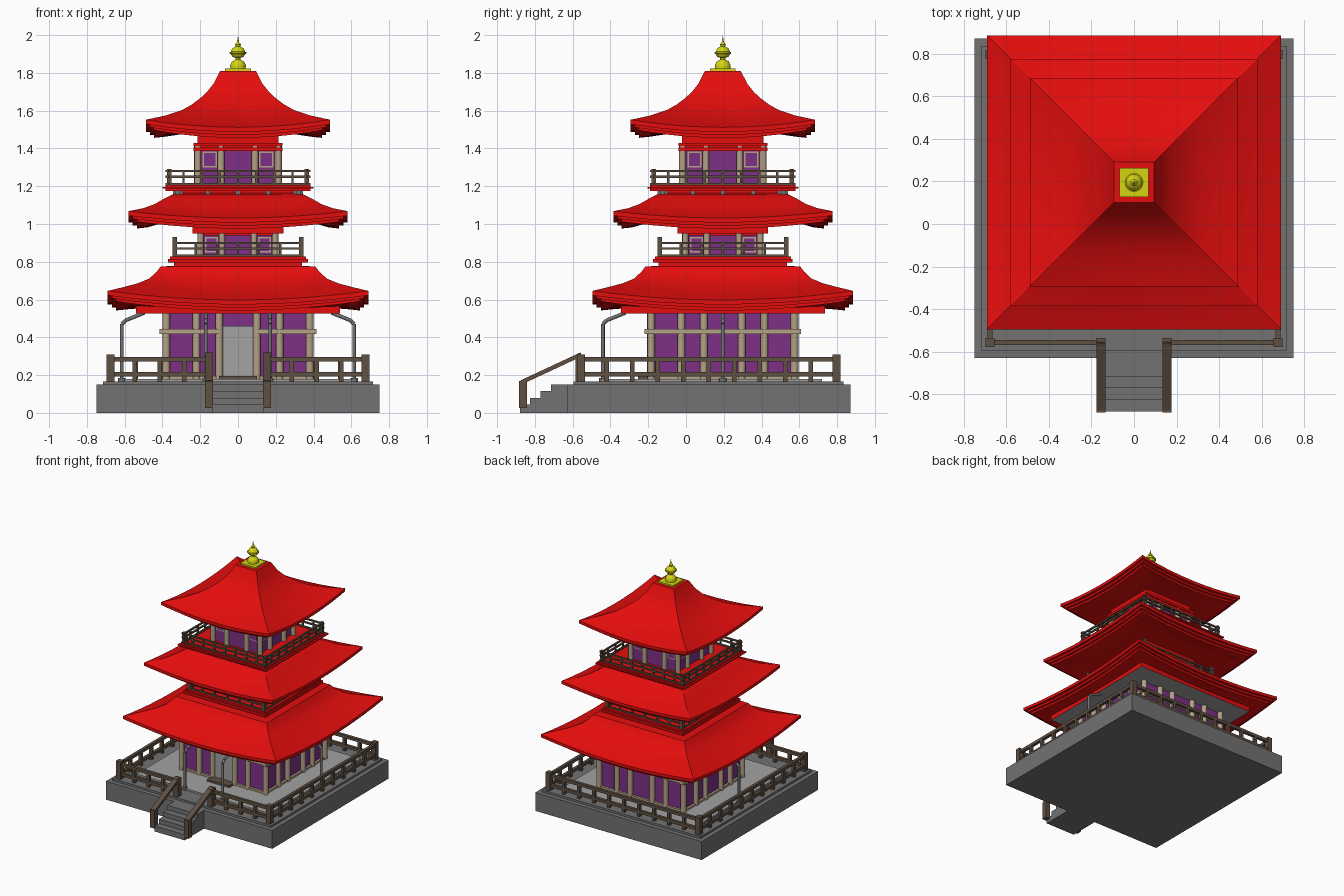
import bpy, bmesh, math
from mathutils import Matrix, Vector

if "Cube" in bpy.data.objects:
    bpy.data.objects.remove(bpy.data.objects["Cube"])


def material(name, r, g, b):
    m = bpy.data.materials.new(name)
    m.use_nodes = True
    m.diffuse_color = (r, g, b, 1)
    m.node_tree.nodes["Principled BSDF"].inputs["Base Color"].default_value = (r, g, b, 1)
    return m


RED = material("roof red", 0.78, 0.004, 0.004)
PURPLE = material("wall purple", 0.21, 0.03, 0.24)
TAN = material("pale timber", 0.46, 0.36, 0.24)
BROWN = material("dark timber", 0.115, 0.08, 0.055)
STONE = material("stone grey", 0.17, 0.17, 0.17)
PALE = material("pale grey", 0.36, 0.36, 0.36)
GOLD = material("gold", 0.66, 0.66, 0.006)

CY = 0.195      # tower axis
BY = 0.12       # platform axis
TOWER = Matrix.Translation((0, CY, 0))


def finish(bm, name, *mats, smooth=None):
    bmesh.ops.recalc_face_normals(bm, faces=bm.faces)
    me = bpy.data.meshes.new(name)
    bm.to_mesh(me)
    bm.free()
    for m in mats:
        me.materials.append(m)
    ob = bpy.data.objects.new(name, me)
    bpy.context.collection.objects.link(ob)
    if smooth:
        bpy.ops.object.select_all(action='DESELECT')
        ob.select_set(True)
        bpy.context.view_layer.objects.active = ob
        bpy.ops.object.shade_smooth_by_angle(angle=math.radians(smooth))
    return ob


def box(bm, x0, x1, y0, y1, z0, z1, mat=Matrix()):
    m = mat @ Matrix.Translation(((x0 + x1) / 2, (y0 + y1) / 2, (z0 + z1) / 2))
    m = m @ Matrix.Diagonal((x1 - x0, y1 - y0, z1 - z0, 1))
    bmesh.ops.create_cube(bm, size=1, matrix=m)


def slab(bm, half, z0, z1, mat=TOWER):
    box(bm, -half, half, -half, half, z0, z1, mat)


def rod(bm, p, q, r, mat=Matrix(), sides=10):
    p, q = Vector(p), Vector(q)
    turn = (q - p).to_track_quat('Z', 'Y').to_matrix().to_4x4()
    bmesh.ops.create_cone(bm, cap_ends=True, segments=sides, radius1=r, radius2=r,
                          depth=(q - p).length, matrix=mat @ Matrix.Translation((p + q) / 2) @ turn)


def sides(cy=CY):
    """One matrix per side: front, then round the tower."""
    return [Matrix.Translation((0, cy, 0)) @ Matrix.Rotation(k * math.pi / 2, 4, 'Z') for k in range(4)]


def roof(name, profile, n=12):
    """Square loft; each ring is (half width, height at middle, corner lift)."""
    bm = bmesh.new()
    rings = []
    for half, z, lift in profile:
        ring = []
        for m in sides():
            for i in range(n):
                t = -1 + 2 * i / n
                ring.append(bm.verts.new(m @ Vector((half * t, -half, z + lift * t * t))))
        rings.append(ring)
    count = 4 * n
    for a, b in zip(rings, rings[1:]):
        for i in range(count):
            j = (i + 1) % count
            bm.faces.new((a[i], a[j], b[j], b[i]))
    bm.faces.new(rings[0])
    bm.faces.new(rings[-1])
    finish(bm, name, RED, smooth=25)


def eaves(half, z, lift, inner, inner_z):
    """Stepped fascia layers beneath a roof edge."""
    steps = [(half, z, lift), (half, z - 0.024, lift)]
    for k in (1, 2):
        h, top = half - 0.022 * k, z - 0.024 - 0.016 * (k - 1)
        steps += [(h, top, lift), (h, top - 0.016, lift)]
    return steps + [(half - 0.1, z - 0.05, lift * 0.7), (inner, inner_z, 0)]


# Stone platform and steps
bm = bmesh.new()
box(bm, -0.75, 0.75, BY - 0.75, BY + 0.75, 0, 0.15)
box(bm, -0.715, 0.715, BY - 0.715, BY + 0.715, 0.15, 0.167)
finish(bm, "platform", STONE)
bm = bmesh.new()
for i in range(4):
    box(bm, -0.135, 0.135, -0.88 + 0.055 * i, -0.62, 0, 0.045 + 0.035 * i)
finish(bm, "front_steps", STONE)
bm = bmesh.new()
box(bm, -0.6, 0.6, BY - 0.57, BY + 0.6, 0.16, 0.18)
finish(bm, "courtyard_floor", PALE)


# Railings
def rail_run(bm, m, x0, x1, half, z0, heights, cells, thick):
    for z in heights:
        box(bm, x0, x1, -half - thick / 2, -half + thick / 2, z - thick / 2, z + thick / 2, m)
    for i in range(1, cells):
        x = x0 + (x1 - x0) * i / cells
        box(bm, x - thick / 2, x + thick / 2, -half - thick / 2, -half + thick / 2, z0, heights[0], m)


bm = bmesh.new()
F = 0.676
for k, m in enumerate(sides(BY)):
    box(bm, -F - 0.021, -F + 0.021, -F - 0.021, -F + 0.021, 0.16, 0.31, m)
    for x0, x1, cells in ([(-F, -0.155, 4), (0.155, F, 4)] if k == 0 else [(-F, F, 10)]):
        rail_run(bm, m, x0, x1, F, 0.16, (0.283, 0.205), cells, 0.024)
finish(bm, "courtyard_fence", BROWN)

bm = bmesh.new()
for s in (-1, 1):
    x0, x1 = s * 0.154 - 0.021, s * 0.154 + 0.021
    box(bm, x0, x1, -0.885, -0.843, 0.025, 0.17)
    box(bm, x0, x1, -0.585, -0.535, 0.15, 0.31)
    slope = Matrix.Translation((s * 0.154, -0.713, 0.236)) @ Matrix.Rotation(math.atan2(0.14, 0.3), 4, 'X')
    box(bm, -0.021, 0.021, -0.175, 0.175, -0.011, 0.011, slope)
finish(bm, "step_handrails", BROWN)


def balcony_rail(name, half, z0, top, cells, over, post_top):
    bm = bmesh.new()
    for m in sides():
        rail_run(bm, m, -half - over, half + over, half, z0, (top, (z0 + top) / 2 + 0.01, z0 + 0.012), cells, 0.012)
        box(bm, -half - 0.012, -half + 0.012, -half - 0.012, -half + 0.012, z0, post_top, m)
    finish(bm, name, BROWN)


balcony_rail("middle_balcony_rail", 0.335, 0.82, 0.9, 6, 0, 0.93)
balcony_rail("upper_balcony_rail", 0.365, 1.2, 1.28, 8, 0.02, 1.292)


# Walls, posts and beams
def storey(name, half, z0, z1, posts, radius):
    bm = bmesh.new()
    slab(bm, half, z0, z1)
    finish(bm, name + "_walls", PURPLE)
    bm = bmesh.new()
    for m in sides():
        for x in posts:
            rod(bm, (x, -half - 0.008, z0), (x, -half - 0.008, z1), radius, m)
    finish(bm, name + "_posts", TAN, smooth=40)


storey("lower", 0.372, 0.17, 0.56, (-0.38, -0.22, -0.1, 0.1, 0.22), 0.021)
storey("middle", 0.19, 0.8, 1.0, (-0.198, -0.085, 0.085), 0.017)
storey("upper", 0.205, 1.17, 1.42, (-0.213, -0.09, 0.09), 0.019)

bm = bmesh.new()
for k, m in enumerate(sides()):
    for x0, x1 in ([(-0.415, -0.1), (0.1, 0.415)] if k == 0 else [(-0.415, 0.415)]):
        box(bm, x0, x1, -0.408, -0.368, 0.418, 0.445, m)
    box(bm, -0.38, 0.38, -0.39, -0.37, 0.17, 0.195, m)
finish(bm, "lower_beams", TAN)

# Front door and its threshold
bm = bmesh.new()
box(bm, -0.082, 0.082, -0.38, -0.371, 0.195, 0.46, TOWER)
finish(bm, "front_door", PALE)
bm = bmesh.new()
box(bm, -0.1, 0.1, -0.45, -0.37, 0.17, 0.196, TOWER)
finish(bm, "door_threshold", BROWN)

# Window surrounds with purple panes on the upper storeys
frames, panes = bmesh.new(), bmesh.new()
for m in sides():
    for half, x, w, z0, z1 in ((0.19, 0.14, 0.035, 0.85, 0.93), (0.205, 0.15, 0.038, 1.3, 1.385)):
        for s in (-1, 1):
            box(frames, s * x - w, s * x + w, -half - 0.004, -half, z0, z1, m)
            box(panes, s * x - w + 0.008, s * x + w - 0.008, -half - 0.006, -half, z0 + 0.008, z1 - 0.008, m)
finish(frames, "window_frames", TAN)
finish(panes, "window_panes", PURPLE)

# Roofs
roof("lower_roof", [(0.34, 0.778, 0), (0.41, 0.775, 0), (0.43, 0.745, 0.003), (0.47, 0.702, 0.009),
                    (0.53, 0.664, 0.022), (0.61, 0.628, 0.037)] + eaves(0.69, 0.598, 0.048, 0.5, 0.555))
roof("middle_roof", [(0.3, 1.165, 0), (0.35, 1.155, 0), (0.39, 1.13, 0.005), (0.44, 1.094, 0.012),
                     (0.5, 1.06, 0.024)] + eaves(0.58, 1.032, 0.036, 0.4, 1.005))
roof("upper_roof", [(0.095, 1.81, 0), (0.13, 1.742, 0), (0.165, 1.695, 0.003), (0.2, 1.66, 0.006),
                    (0.245, 1.622, 0.01), (0.295, 1.588, 0.016), (0.385, 1.546, 0.028)]
     + eaves(0.488, 1.512, 0.04, 0.3, 1.475))

# Lower eave box with a pale ceiling
bm = bmesh.new()
slab(bm, 0.54, 0.525, 0.565)
bm.normal_update()
for f in bm.faces:
    f.material_index = 1 if f.normal.z < -0.9 else 0
finish(bm, "lower_eave_box", RED, PALE)

# Red beams, decks and collars
for name, layers in {
    "middle_deck": [(0.34, 0.77, 0.8), (0.37, 0.795, 0.815), (0.36, 0.815, 0.828)],
    "middle_eave_beams": [(0.2, 0.94, 0.955), (0.24, 0.95, 1.01), (0.46, 1.0, 1.02)],
    "upper_deck": [(0.3, 1.15, 1.18), (0.385, 1.175, 1.187), (0.4, 1.187, 1.197), (0.385, 1.197, 1.207)],
    "upper_eave_beams": [(0.236, 1.387, 1.405), (0.226, 1.405, 1.412), (0.236, 1.412, 1.43), (0.215, 1.43, 1.5)],
}.items():
    bm = bmesh.new()
    for layer in layers:
        slab(bm, *layer)
    finish(bm, name, RED)

# Brackets beneath the upper deck
bm = bmesh.new()
for m in sides():
    for i in range(5):
        x = -0.32 + 0.16 * i
        box(bm, x - 0.012, x + 0.012, -0.345, -0.29, 1.15, 1.177, m)
finish(bm, "deck_brackets", STONE)

# Bent drain poles at the front and both flanks
bm = bmesh.new()
front, right, _, left = sides()
for m, x, d in ((front, -0.17, 0.635), (front, 0.17, 0.635), (right, 0, 0.615), (left, 0, 0.615)):
    path = [(x, -d, 0.165), (x, -d, 0.47), (x, -d + 0.02, 0.49), (x, -d + 0.12, 0.53)]
    for p, q in zip(path, path[1:]):
        rod(bm, p, q, 0.01, m)
    rod(bm, path[0], (x, -d, 0.185), 0.02, m)
finish(bm, "drain_poles", STONE, smooth=40)

# Gold finial
bm = bmesh.new()
slab(bm, 0.068, 1.808, 1.822)
finish(bm, "finial_plate", GOLD)
bm = bmesh.new()
turned = [(0, 1.82), (0.04, 1.82), (0.042, 1.84), (0.032, 1.86), (0.014, 1.87), (0.014, 1.88), (0.03, 1.885),
          (0.038, 1.9), (0.044, 1.902), (0.044, 1.91), (0.038, 1.912), (0.03, 1.93), (0.012, 1.94),
          (0.016, 1.95), (0.006, 1.962), (0.003, 1.98), (0, 2.0)]
verts = [bm.verts.new((r, 0, z)) for r, z in turned]
edges = [bm.edges.new(pair) for pair in zip(verts, verts[1:])]
bmesh.ops.spin(bm, geom=verts + edges, axis=(0, 0, 1), cent=(0, 0, 0), angle=2 * math.pi, steps=20)
bmesh.ops.remove_doubles(bm, verts=bm.verts, dist=0.0005)
bmesh.ops.translate(bm, verts=bm.verts, vec=(0, CY, 0))
finish(bm, "finial", GOLD, smooth=40)
